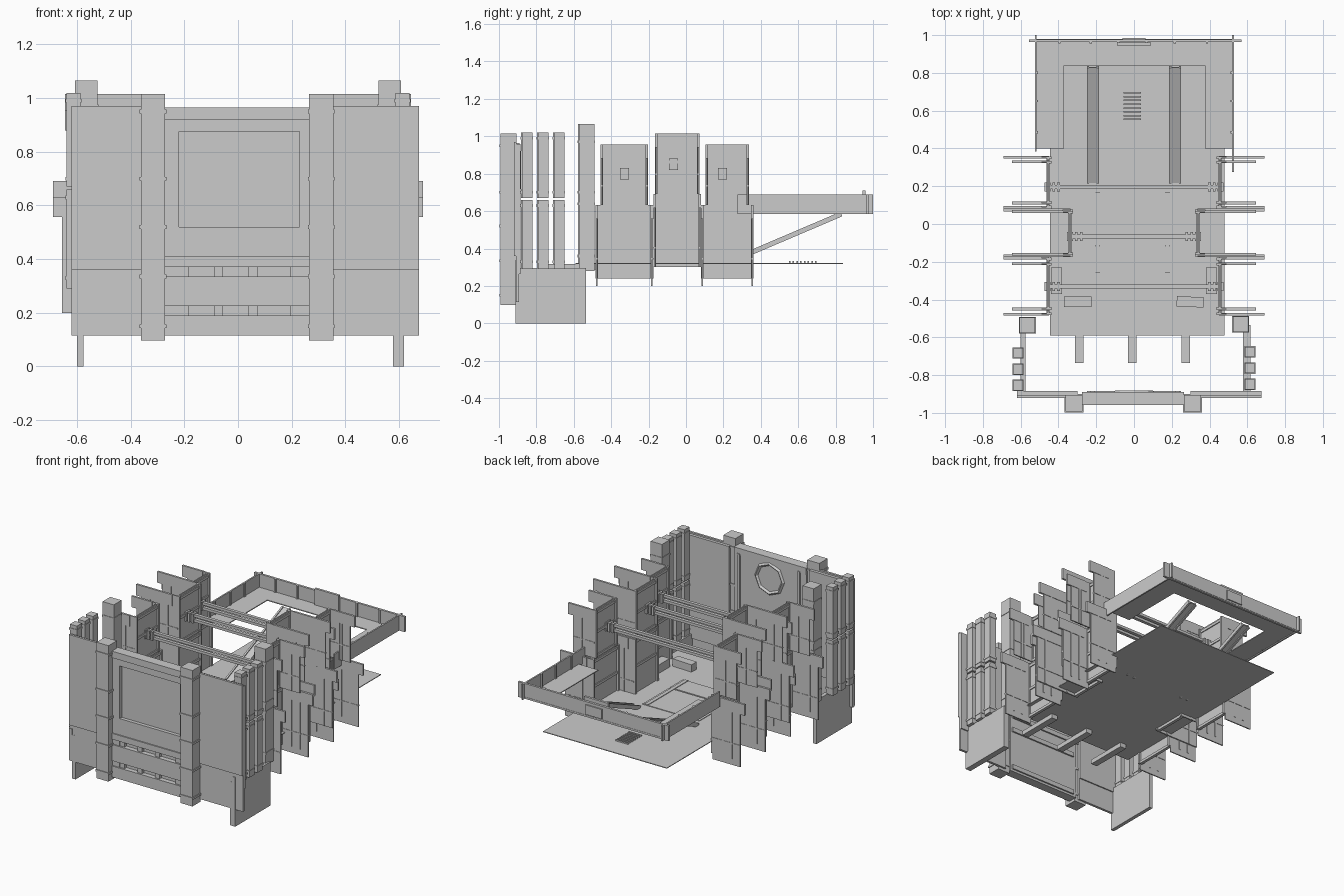
import bpy, bmesh, math
from mathutils import Matrix, Vector


def boxes(name, items):
    """One object made from axis-aligned boxes (x0, x1, y0, y1, z0, z1)."""
    bm = bmesh.new()
    for x0, x1, y0, y1, z0, z1 in items:
        m = Matrix.Translation(((x0 + x1) / 2, (y0 + y1) / 2, (z0 + z1) / 2)) \
            @ Matrix.Diagonal((abs(x1 - x0), abs(y1 - y0), abs(z1 - z0), 1))
        bmesh.ops.create_cube(bm, size=1, matrix=m)
    me = bpy.data.meshes.new(name)
    bm.to_mesh(me)
    bm.free()
    ob = bpy.data.objects.new(name, me)
    bpy.context.collection.objects.link(ob)
    return ob


def column(name, x0, x1, y0, y1, z0, z1, bands, e=0.005, bh=0.007):
    """Square post with thin raised bands."""
    items = [(x0, x1, y0, y1, z0, z1)]
    items += [(x0 - e, x1 + e, y0 - e, y1 + e, z - bh, z + bh) for z in bands]
    return boxes(name, items)


# Front wall: wings with thicker upper panels
for n, a, b in (("left", -0.62, -0.30), ("right", 0.30, 0.675)):
    boxes(f"{n}_wing", [
        (a, b, -0.92, -0.905, 0.36, 0.97),
        (a, b, -0.905, -0.885, 0.265, 0.96),
        (a, b, -0.91, -0.893, 0.115, 0.36)])

# Central gate: frame around a recessed window and two slots
L, R, F, B = -0.275, 0.265, -0.957, -0.91
boxes("gate_frame", [
    (L, R, F, B, 0.115, 0.19), (L, R, F, B, 0.225, 0.335),
    (L, R, F, B, 0.37, 0.41), (L, R, F + .008, B, 0.41, 0.52),
    (L, R, F + .008, B, 0.875, 0.92), (L, R, F, B + .02, 0.92, 0.965),
    (L, -0.22, F + .008, B, 0.19, 0.92), (0.23, R, F + .008, B, 0.19, 0.92)])
boxes("gate_backing", [(L, R, -0.925, -0.895, 0.115, 0.95)])
boxes("slot_bars", [(x, x + 0.035, -0.945, -0.925, z, z + 0.035)
                    for x in (-0.22, -0.09, 0.04, 0.195) for z in (0.19, 0.335)])
boxes("gate_back_frame", [
    (-0.25, 0.25, -0.895, -0.885, z, z + 0.03) for z in (0.13, 0.4, 0.5)]
    + [(x, x + 0.02, -0.895, -0.885, 0.5, 0.93) for x in (-0.23, 0.22)])

# Plain eight-sided ring on the back of the window
bpy.ops.mesh.primitive_torus_add(major_segments=8, minor_segments=4, major_radius=0.1,
                                 minor_radius=0.012, location=(0, -0.893, 0.82),
                                 rotation=(math.pi / 2, 0, 0))
bpy.context.object.name = "window_ring"

# Gate pillars, corner pillars, side slats and lower side plates
for n, x in (("left", -0.362), ("right", 0.265)):
    column(f"{n}_gate_pillar", x, x + 0.09, -0.993, -0.905, 0.097, 1.015,
           (0.15, 0.335, 0.52, 0.70, 0.95))
for n, s in (("left", -1), ("right", 1)):
    yo = 0.0 if s > 0 else -0.006
    a, b = sorted((s * 0.523, s * 0.607))
    column(f"{n}_corner_pillar", a, b, -0.572 + yo, -0.49 + yo, 0.28, 1.065,
           (0.36, 0.64, 0.70, 0.97), 0.003)
    a, b = sorted((s * 0.587, s * 0.639))
    for i, y in enumerate((-0.875, -0.79, -0.704)):
        column(f"{n}_upper_slat_{i}", a, b, y + yo, y + yo + 0.054, 0.67, 1.02, (0.70, 0.99), 0.003)
        column(f"{n}_lower_slat_{i}", a, b, y + yo, y + yo + 0.054, 0.29, 0.66, (0.33, 0.63), 0.003)
    a, b = (0.578, 0.618) if s > 0 else (-0.60, -0.575)
    boxes(f"{n}_side_plate", [(a, b, -0.912, -0.535, 0, 0.295)])
    a, b = sorted((s * 0.6, s * 0.62))
    boxes(f"{n}_wing_post", [(a, b, -0.915, -0.89, 0.12, 0.335)])


def channel(name, s, xw, y0, y1, dz, inset):
    """Outward-open wall bay: web plus two flanges, each with a lower and an upper tier."""
    t, items = 0.008, []

    def add(a, b, *r):
        items.append((*sorted((s * a, s * b)), *r))
    zl, zm, zt = 0.24 + dz, 0.632 + dz, 0.955 + dz
    for z0, z1, k, out in ((zl, zm, 0.0, 0.655), (zm, zt, inset, 0.61)):
        ya, yb = y0 + k, y1 - k
        # web with frame bands and edge ribs
        add(xw, xw + t, ya, yb, z0, z1)
        for z in (z0, (z0 + z1) / 2, z1 - 0.03):
            add(xw - 0.006, xw + t + 0.006, ya, yb, z, z + 0.018)
        for y in (ya, yb - 0.014):
            add(xw - 0.012, xw + 0.014, y, y + 0.014, z0, z1)
        # flanges with header band and upright ribs
        for y in (ya, yb - t):
            lo = z0 - (0.04 if k == 0 and dz == 0 else 0)
            add(xw, out, y, y + t, lo, z1)
            add(xw + 0.04, out + 0.035, y - 0.003, y + t + 0.003, z1 - 0.075, z1)
            add(xw, out, y - 0.003, y + t + 0.003, z0 + 0.1, z0 + 0.108)
            for x in (xw + 0.07, out - 0.07):
                add(x, x + 0.012, y - 0.003, y + t + 0.003, z0, z1 - 0.07)
    boxes(name, items)


# Side walls: three staggered bays each side
bays = (("front", 0.45, -0.482, -0.178, 0.0, 0.028),
        ("middle", 0.335, -0.172, 0.078, 0.06, 0.008),
        ("rear", 0.45, 0.083, 0.358, 0.0, 0.024))
for n, s in (("left", -1), ("right", 1)):
    for bn, xw, y0, y1, dz, k in bays:
        channel(f"{n}_{bn}_bay", s, xw, y0, y1, dz, k)

# Cross beams: double bars with clamp brackets
for n, xe, y, z in (("front", 0.455, -0.33, 0.80), ("middle", 0.335, -0.067, 0.85),
                    ("rear", 0.455, 0.195, 0.80)):
    parts = [(-xe, xe, y - 0.011, y + 0.011, z + d, z + d + 0.018) for d in (-0.025, 0.008)]
    for s in (-1, 1):
        for o in (-0.055, -0.03, -0.005, 0.012):
            c = s * (xe + o)
            parts.append((c - 0.007, c + 0.007, y - 0.024, y + 0.024, z - 0.03, z + 0.03))
    boxes(f"{n}_cross_beam", parts)

# Main floor with low plates, grating and support joists
boxes("floor", [(-0.445, 0.48, -0.59, 0.84, 0.318, 0.323)])
boxes("floor_plates", [
    (-0.22, 0.205, -0.26, -0.12, 0.323, 0.327), (-0.22, 0.205, -0.11, 0.17, 0.323, 0.327)]
    + [(x, x + 0.025, -0.26, 0.17, 0.327, 0.331) for x in (-0.205, 0.165)])
boxes("floor_grating", [(-0.055, 0.037, 0.55 + i * 0.02, 0.558 + i * 0.02, 0.323, 0.332)
                        for i in range(8)])
boxes("floor_joists", [(x, x + 0.045, -0.737, -0.45, 0.288, 0.318) for x in (-0.312, -0.033, 0.252)])
for n, s in (("left", -1), ("right", 1)):
    boxes(f"{n}_side_bench", [(*sorted((s * 0.38, s * 0.44)), -0.37, -0.23, 0.323, 0.38)])
    b = boxes(f"{n}_front_bench", [(-0.072, 0.072, -0.027, 0.027, 0, 0.05)])
    b.location = (s * 0.298, -0.412, 0.323)
    b.rotation_euler.z = -0.05 if s > 0 else 0

# Inclined struts carrying the rear deck
p, q = Vector((0, 0.22, 0.325)), Vector((0, 0.83, 0.585))
d = q - p
for n, x in (("left", -0.218), ("right", 0.218)):
    h = d.length / 2
    st = boxes(f"{n}_strut", [(-0.03, 0.03, -h, h, -0.006, 0.006),
                              (-0.032, -0.02, -h, h, -0.014, 0.012),
                              (0.02, 0.032, -h, h, -0.014, 0.012)])
    st.location = (p + q) / 2 + Vector((x, 0, 0))
    st.rotation_euler.x = math.atan2(d.z, d.y)

# Raised U-shaped rear deck
boxes("rear_deck", [(-0.52, -0.37, 0.40, 0.98, 0.592, 0.598),
                    (0.375, 0.525, 0.40, 0.98, 0.592, 0.598),
                    (-0.37, 0.375, 0.84, 0.98, 0.592, 0.598)])
rails = [(-0.525, -0.515, 0.385, 1.0, 0.585, 0.688),
         (0.520, 0.530, 0.275, 1.0, 0.585, 0.688),
         (-0.555, 0.57, 0.963, 0.978, 0.585, 0.688)]
for y in (0.48, 0.645, 0.795):
    rails += [(-0.515, -0.507, y, y + 0.012, 0.59, 0.688), (0.512, 0.52, y, y + 0.012, 0.59, 0.688)]
for x in (-0.40, -0.235, -0.09, 0.06, 0.21, 0.38):
    rails.append((x, x + 0.012, 0.955, 0.963, 0.59, 0.688))
boxes("deck_railing", rails)
boxes("railing_centre_block", [(-0.09, 0.09, 0.945, 0.961, 0.60, 0.71),
                               (-0.06, 0.06, 0.978, 0.986, 0.605, 0.67)])
